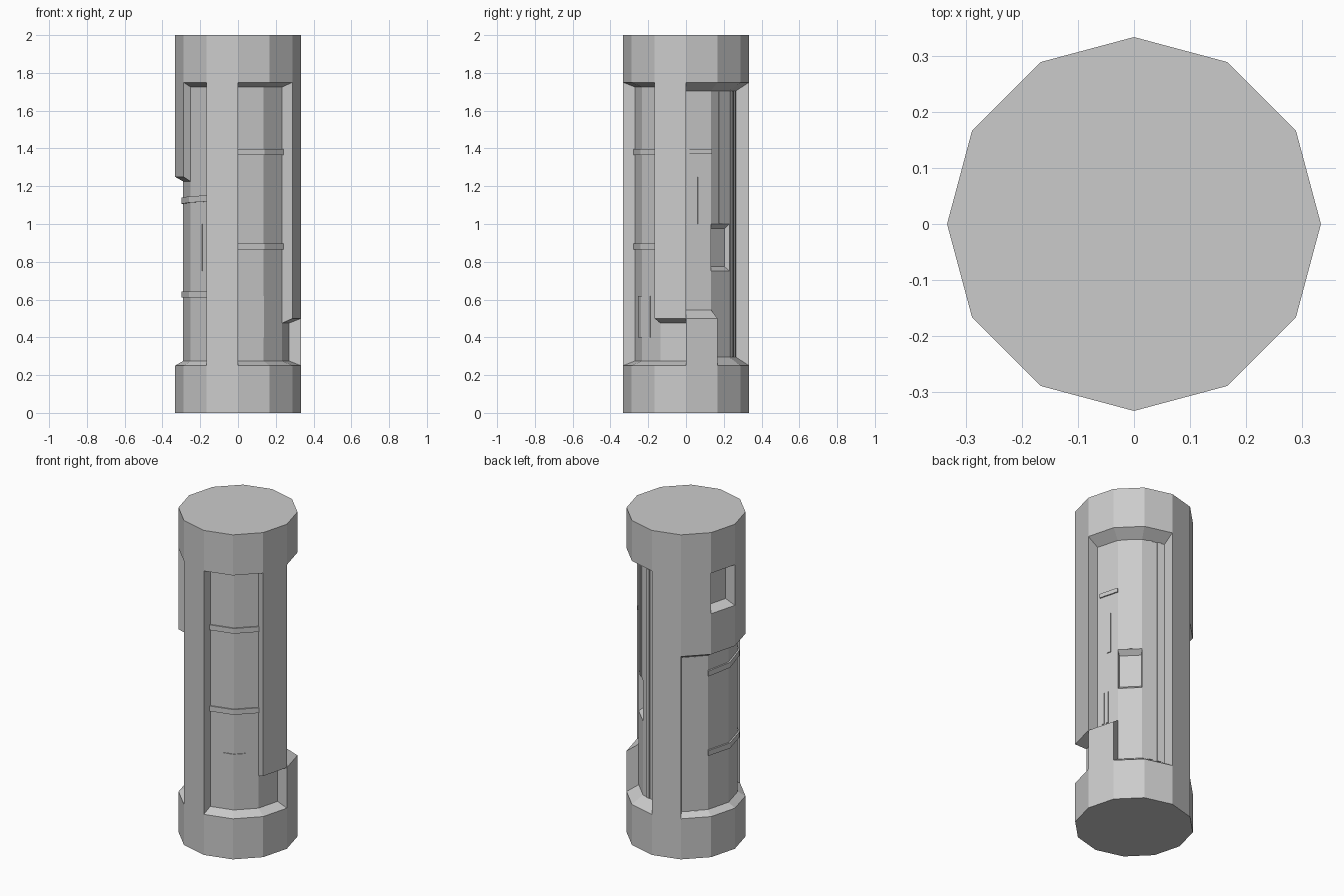
import bpy, bmesh
from math import sin, cos, radians, pi

if "Cube" in bpy.data.objects:
    bpy.data.objects.remove(bpy.data.objects["Cube"])

R = 1 / 3      # outer corner radius
N = 12         # sides


def new_object(name, bm):
    bmesh.ops.remove_doubles(bm, verts=bm.verts[:], dist=1e-5)
    bmesh.ops.recalc_face_normals(bm, faces=bm.faces[:])
    me = bpy.data.meshes.new(name)
    bm.to_mesh(me)
    bm.free()
    ob = bpy.data.objects.new(name, me)
    bpy.context.collection.objects.link(ob)
    return ob


def polar(r, deg, z):
    return (r * cos(radians(deg)), r * sin(radians(deg)), z)


def face(bm, pts):
    unique = []
    for p in pts:
        if all(sum((a - b) ** 2 for a, b in zip(p, q)) > 1e-10 for q in unique):
            unique.append(p)
    if len(unique) > 2:
        bm.faces.new([bm.verts.new(p) for p in unique])


def recess(z0, z1, r, b, base=R):
    """Radius profile of a niche with sloped sill and head."""
    return [(z0, base), (z0 + b, r), (z1 - b, r), (z1, base)]


def radius_at(profile, z):
    for (z0, r0), (z1, r1) in zip(profile, profile[1:]):
        if z0 <= z <= z1:
            return r0 + (r1 - r0) * (z - z0) / (z1 - z0)
    return R


# niche profiles for each of the twelve facets, counted from +x
front = recess(.25, 1.75, .27, .025)
right = recess(.25, 1.75, .265, .045)
left = recess(.25, 1.25, .29, .025)
facets = {
    0: recess(.5, 1.75, .265, .045),
    1: right[:2] + recess(.75, 1.0, .235, .025, .265) + right[2:],
    2: right,
    4: left,
    5: left + recess(1.5, 1.75, .27, .025),
    6: left,
    7: recess(.25, 1.75, .29, .025),
    9: front,
    10: front,
    11: recess(.25, .5, .27, .025),
}
profiles = [[(0, R)] + facets.get(i, []) + [(2, R)] for i in range(N)]

# column shell
bm = bmesh.new()
for i, prof in enumerate(profiles):
    a, b = 30 * i, 30 * (i + 1)
    for (z0, r0), (z1, r1) in zip(prof, prof[1:]):
        face(bm, [polar(r0, a, z0), polar(r0, b, z0), polar(r1, b, z1), polar(r1, a, z1)])
    # radial side walls between neighbouring facets
    other = profiles[(i + 1) % N]
    zs = sorted({z for z, _ in prof + other})
    for z0, z1 in zip(zs, zs[1:]):
        face(bm, [polar(radius_at(prof, z0), b, z0), polar(radius_at(other, z0), b, z0),
                  polar(radius_at(other, z1), b, z1), polar(radius_at(prof, z1), b, z1)])
for z in (0, 2):
    face(bm, [polar(R, 30 * i, z) for i in range(N)])
new_object("column", bm)


def arc_plate(name, a0, a1, z0, z1, r, t, tilt=0):
    """Thin plate that follows the faceted niche floor of corner radius r."""
    angles = [a0] + [30 * k for k in range(-12, 13) if a0 < 30 * k < a1] + [a1]
    bm = bmesh.new()
    rings = []
    for a in angles:
        k = cos(pi / 12) / cos(radians(a % 30 - 15))
        dz = tilt * (a - a0) / (a1 - a0)
        rings.append([polar(q * k, a, z + dz) for q, z in
                      ((r - .01, z0), (r + t, z0), (r + t, z1), (r - .01, z1))])
    for p, q in zip(rings, rings[1:]):
        for j in range(4):
            n = (j + 1) % 4
            face(bm, [p[j], q[j], q[n], p[n]])
    face(bm, rings[0])
    face(bm, rings[-1])
    new_object(name, bm)


# front niche: two bands and a low plate
for z in (.865, 1.365):
    arc_plate("front_band", -90, -30, z, z + .032, .27, .008)
arc_plate("front_plate", -73, -46, .40, .62, .27, .005)

# right niche: band, slats and long ribs
arc_plate("right_band", 4, 30, 1.37, 1.395, .265, .008)
arc_plate("right_slat", 14, 20, 1.0, 1.25, .265, .006)
for a in (7, 13):
    arc_plate("right_short_slat", a, a + 3, .55, .75, .265, .006)
arc_plate("right_center_rib", 42, 48, 1.0, 1.705, .265, .005)
for a in (68, 80):
    arc_plate("right_long_rib", a, a + 5, .295, 1.705, .265, .006)

# left niche: bands, slat and ribs
for z, tilt in ((1.1, .02), (.61, 0)):
    arc_plate("left_band", -210, -120, z, z + .033, .29, .01, tilt)
arc_plate("left_slat", -138, -132, .75, 1.0, .29, .005)
for a in (-236, -226):
    arc_plate("left_rib", a, a + 5, .275, 1.225, .29, .006)
